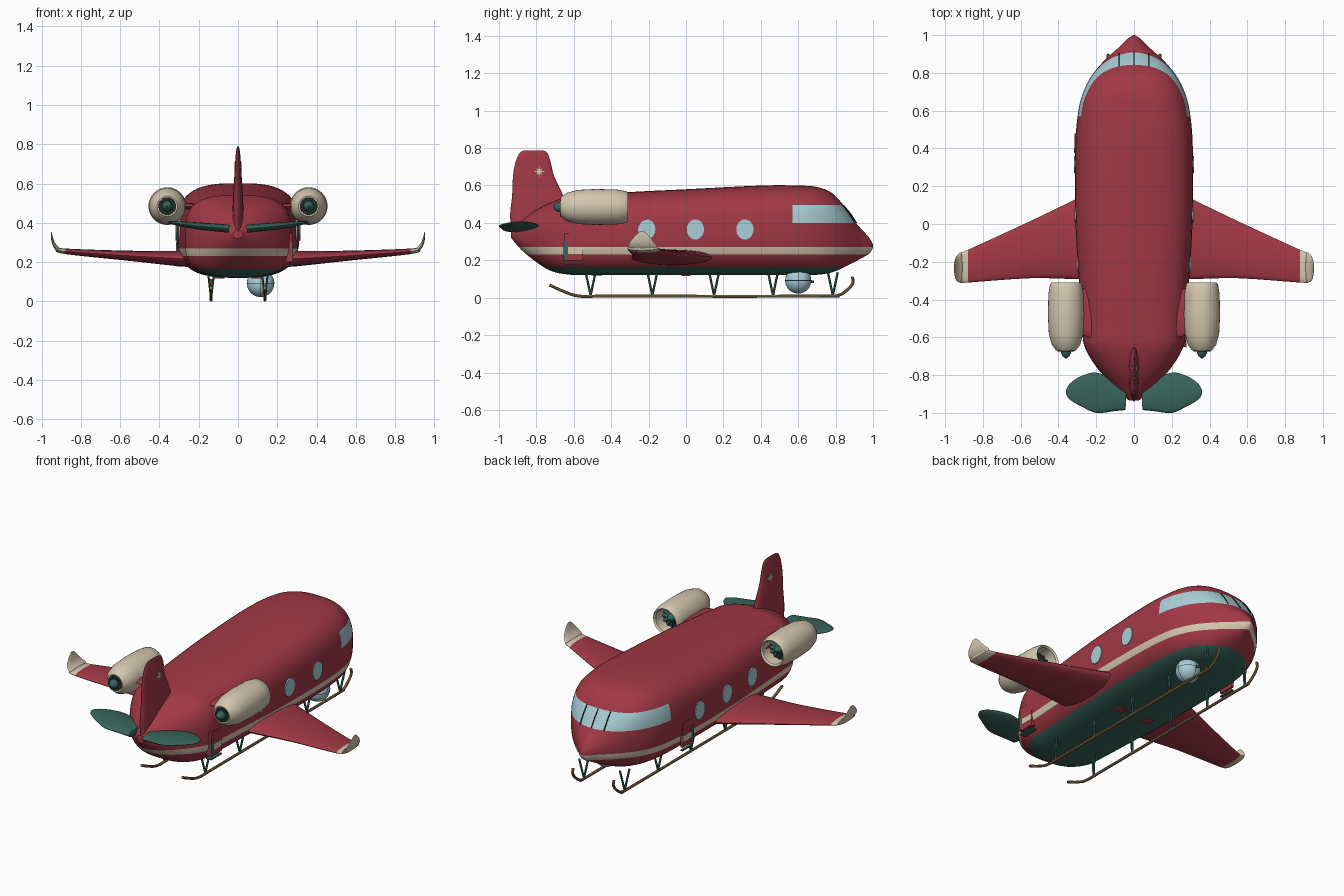
import bpy, bmesh, math
from mathutils import Vector, Matrix

cube = bpy.data.objects.get("Cube")
if cube:
    bpy.data.objects.remove(cube, do_unlink=True)


def material(name, r, g, b):
    m = bpy.data.materials.new(name)
    m.use_nodes = True
    m.diffuse_color = (r, g, b, 1)
    node = next(n for n in m.node_tree.nodes if n.type == 'BSDF_PRINCIPLED')
    node.inputs["Base Color"].default_value = (r, g, b, 1)
    node.inputs["Roughness"].default_value = 0.6
    return m


RED = material("red_paint", .36, .04, .06)
CREAM = material("cream_paint", .66, .57, .43)
GREEN = material("dark_green", .04, .13, .105)
GLASS = material("pale_blue_glass", .40, .62, .68)
TAN = material("tan_wood", .34, .20, .09)
DARK = material("dark_interior", .012, .025, .024)


def finish(name, bm, mats, rule=None):
    """Turn a bmesh into an object, smooth except at sharp edges."""
    bmesh.ops.recalc_face_normals(bm, faces=bm.faces)
    for e in bm.edges:
        e.smooth = len(e.link_faces) == 2 and e.calc_face_angle() < .6
    for f in bm.faces:
        f.smooth = True
        if rule:
            f.material_index = rule(f.calc_center_median())
    me = bpy.data.meshes.new(name)
    bm.to_mesh(me)
    bm.free()
    for m in mats:
        me.materials.append(m)
    ob = bpy.data.objects.new(name, me)
    bpy.context.collection.objects.link(ob)
    return ob


def skin(rings, caps=True):
    """Loft closed rings of equal length."""
    bm = bmesh.new()
    vs = [[bm.verts.new(p) for p in r] for r in rings]
    n = len(rings[0])
    for a, b in zip(vs, vs[1:]):
        for i in range(n):
            j = (i + 1) % n
            bm.faces.new((a[i], a[j], b[j], b[i]))
    if caps:
        bm.faces.new(vs[0])
        bm.faces.new(vs[-1])
    return bm


def spline(rows, steps):
    """Catmull-Rom interpolation through rows of numbers."""
    out = []
    for i in range(len(rows) - 1):
        q = [Vector(rows[min(max(i + k, 0), len(rows) - 1)]) for k in (-1, 0, 1, 2)]
        for s in range(steps):
            t = s / steps
            out.append(.5 * (2 * q[1] + (q[2] - q[0]) * t
                             + (2 * q[0] - 5 * q[1] + 4 * q[2] - q[3]) * t * t
                             + (3 * q[1] - q[0] - 3 * q[2] + q[3]) * t ** 3))
    return out + [Vector(rows[-1])]


def tube(name, pts, r, mat, sides=8):
    pts = [Vector(p) for p in pts]
    rings = []
    for i, p in enumerate(pts):
        t = (pts[min(i + 1, len(pts) - 1)] - pts[max(i - 1, 0)]).normalized()
        u = t.cross(Vector((1, 0, 0))).normalized()
        v = t.cross(u)
        rings.append([p + r * (math.cos(a) * u + math.sin(a) * v)
                      for a in (math.tau * k / sides for k in range(sides))])
    return finish(name, skin(rings), [mat])


def foil(name, rows, mats, rule=None, sides=24):
    """Rows are x, z, leading y, trailing y, thickness along a spine."""
    rows = spline(rows, 4)
    rings = []
    for i, (x, z, lead, trail, th) in enumerate(rows):
        a, b = rows[max(i - 1, 0)], rows[min(i + 1, len(rows) - 1)]
        d = Vector((b[0] - a[0], b[1] - a[1])).normalized()
        ring = []
        for k in range(sides):
            t = math.tau * k / sides
            off = th / 2 * math.sin(t)
            ring.append((x - d.y * off, (lead + trail) / 2 + (lead - trail) / 2 * math.cos(t), z + d.x * off))
        rings.append(ring)
    return finish(name, skin(rings), mats, rule)


def lathe(name, profile, x, z, mat, sides=32):
    """Turn a (y, radius) profile about an axis along y."""
    rings = [[(x + r * math.cos(math.tau * k / sides), y, z + r * math.sin(math.tau * k / sides))
              for k in range(sides)] for y, r in profile]
    return finish(name, skin(rings), [mat])


def box(name, lo, hi, mat):
    lo, hi = Vector(lo), Vector(hi)
    bm = bmesh.new()
    bmesh.ops.create_cube(bm, size=1, matrix=Matrix.Translation((lo + hi) / 2) @ Matrix.Diagonal((*(hi - lo), 1)))
    return finish(name, bm, [mat])


# Fuselage: y, half width, bottom, top, roundness
stations = [(1, .004, .265, .285, 2), (.98, .035, .235, .32, 2), (.94, .075, .212, .365, 2.1),
            (.9, .12, .19, .41, 2.3), (.85, .172, .165, .485, 2.5), (.78, .228, .135, .56, 2.7),
            (.7, .268, .122, .592, 2.9), (.6, .295, .12, .6, 3), (.4, .312, .12, .6, 3),
            (0, .31, .12, .58, 3), (-.3, .292, .12, .565, 3), (-.55, .275, .12, .545, 3),
            (-.64, .265, .125, .537, 3), (-.72, .225, .142, .51, 2.8), (-.8, .165, .19, .47, 2.5),
            (-.88, .09, .255, .41, 2.2), (-.935, .025, .32, .365, 2)]


def power(v, n):
    return math.copysign(abs(v) ** (2 / n), v)


hull = []
for y, w, bot, top, n in spline(stations, 4):
    hull.append([(w * power(math.cos(a), n), y, (bot + top) / 2 + (top - bot) / 2 * power(math.sin(a), n))
                 for a in (math.tau * (k + .5) / 48 for k in range(48))])
bm = skin(hull)
for co, no in [((0, 0, h), (0, 0, 1)) for h in (.165, .232, .27, .4, .495)] + [((0, .57, 0), (0, 1, 0))]:
    bmesh.ops.bisect_plane(bm, geom=bm.verts[:] + bm.edges[:] + bm.faces[:], plane_co=co, plane_no=no)


def hull_colour(c):
    if c.z < .165:
        return 2
    if .232 < c.z < .27:
        return 1
    return 3 if c.y > .57 and .4 < c.z < .495 else 0


finish("fuselage", bm, [RED, CREAM, GREEN, GLASS], hull_colour)

# Windscreen dividers
for i, (x, y0, y1) in enumerate([(0, .912, .842), (.08, .904, .838), (-.08, .904, .838)]):
    tube(f"windscreen_divider_{i}", [(x, y0, .4), (x, (y0 + y1) / 2 + .003, .449), (x, y1, .495)], .003, DARK, 6)

# Round cabin windows
for s in (-1, 1):
    for i, (y, x) in enumerate([(-.21, .298), (.05, .311), (.315, .313)]):
        bm = bmesh.new()
        bmesh.ops.create_cone(bm, cap_ends=True, segments=32, radius1=1, radius2=1, depth=1,
                              matrix=Matrix.Translation((s * x, y, .365)) @ Matrix.Diagonal((.009, .046, .054, 1))
                              @ Matrix.Rotation(math.pi / 2, 4, 'Y'))
        finish(f"cabin_window_{i}", bm, [GLASS])

# Wings with curled cream tips
for s, side in ((1, "left"), (-1, "right")):
    wing = [(.2, .215, .18, -.29, .085), (.3, .218, .135, -.292, .078), (.55, .232, .015, -.287, .052),
            (.88, .255, -.137, -.31, .028), (.92, .27, -.15, -.31, .022), (.94, .297, -.172, -.3, .015),
            (.948, .328, -.195, -.275, .009), (.951, .353, -.222, -.248, .004)]
    foil(side + "_wing", [(s * r[0], *r[1:]) for r in wing], [RED, CREAM], lambda c: int(abs(c.x) > .88))
    tail = [(.045, .37, -.86, -.985, .04), (.1, .375, -.825, -.99, .04), (.2, .384, -.787, -1, .036),
            (.28, .393, -.805, -.965, .028), (.34, .401, -.845, -.93, .015), (.36, .405, -.88, -.9, .004)]
    foil(side + "_tailplane", [(s * r[0], *r[1:]) for r in tail], [GREEN])

# Fin and its star badges
foil("tail_fin", [(0, .34, -.72, -.935, .05), (0, .45, -.64, -.94, .055), (0, .54, -.655, -.93, .05),
                  (0, .65, -.705, -.925, .036), (0, .73, -.725, -.91, .026), (0, .775, -.742, -.888, .016),
                  (0, .788, -.765, -.865, .008)], [RED])
for s in (-1, 1):
    star = [[(s * x, -.785 + r * math.sin(math.pi * k / 8), .675 + r * math.cos(math.pi * k / 8))
             for k in range(16) for r in [.01 if k % 2 else .034 if k % 4 == 0 else .024]] for x in (.012, .019)]
    finish("fin_star", skin(star), [CREAM])

# Engines
for s, side in ((1, "left"), (-1, "right")):
    x, z = s * .36, .485
    lathe(side + "_engine_cowl", [(-.665, .03), (-.67, .052), (-.64, .075), (-.58, .091), (-.48, .096),
                                  (-.37, .093), (-.32, .085), (-.31, .077), (-.32, .068), (-.4, .062)], x, z, CREAM)
    lathe(side + "_fan_disc", [(-.39, .063), (-.385, .063)], x, z, DARK)
    lathe(side + "_spinner", [(-.39, .024), (-.365, .02), (-.345, .003)], x, z, GREEN, 16)
    lathe(side + "_exhaust_ring", [(-.66, .046), (-.674, .044)], x, z, DARK)
    lathe(side + "_exhaust_cone", [(-.66, .028), (-.685, .026), (-.7, .018), (-.712, .003)], x, z, GREEN, 16)
    for k in range(12):
        bm = bmesh.new()
        bmesh.ops.create_cube(bm, size=1, matrix=Matrix.Translation((x, -.378, z))
                              @ Matrix.Rotation(math.tau * k / 12, 4, 'Y') @ Matrix.Translation((.04, 0, 0))
                              @ Matrix.Rotation(.6, 4, 'X') @ Matrix.Diagonal((.042, .004, .014, 1)))
        finish(side + "_fan_blade", bm, [GREEN])
    foil(side + "_engine_pylon", [(s * .2, .48, -.34, -.6, .04), (s * .24, .483, -.34, -.6, .035),
                                  (s * .3, .485, -.35, -.58, .03)], [RED])

# Skids and their struts
for s, side in ((1, "left"), (-1, "right")):
    x = s * .137
    path = spline([(x, -.73, .068), (x, -.65, .032), (x, -.57, .009), (x, -.4, .008), (x, .7, .008),
                   (x, .81, .012), (x, .86, .04), (x, .893, .08), (x, .888, .112)], 4)
    tube(side + "_skid", path, .008, TAN)
    for y in (-.51, -.18, .15, .465, .785):
        for d in (-1, 1):
            tube(side + "_strut", [(x + d * .014, y + d * .026, .135), (x, y, .012)], .006, GREEN, 6)

# Glass ball turret under the nose
for name, r, ring in (("ball_turret", .07, False), ("turret_band", .071, True)):
    for k in range(3 if ring else 1):
        bm = bmesh.new()
        if ring:
            bm.free()
            turn = Matrix.Rotation(math.pi / 2, 3, 'XYZ'[k])
            c = Vector((.115, .6, .092))
            bm = skin([[c + turn @ Vector((r * math.cos(a), r * math.sin(a), h))
                        for a in (math.tau * i / 32 for i in range(32))] for h in (-.0015, .0015)], False)
        else:
            bmesh.ops.create_uvsphere(bm, u_segments=32, v_segments=16, radius=r,
                                      matrix=Matrix.Translation((.115, .6, .092)))
        finish(name, bm, [DARK if ring else GLASS])
tube("turret_rod", [(.115, .66, .085), (.115, .685, .085)], .006, GREEN)

# Side doors: the rear one stands proud, the forward one is nearly flush
for name, x0, x1, y0, y1 in (("rear_door", .24, .276, -.65, -.55), ("forward_door", -.314, -.3, .38, .48)):
    out = .002 if x0 > 0 else -.002
    face = x1 if x0 > 0 else x0
    box(name, (x0, y0, .2), (x1, y1, .345), RED)
    box(name + "_stripe", (face - .002, y0 + .02, .234), (face + .002, y1, .27), CREAM)
    box(name + "_grip", (face - .003, y0 - .005, .205), (face + .003, y0 + .02, .3), GREEN)
    box(name + "_step", (x0, y0, .178), (x1, y1, .186), GREEN)

# Belly hatches
for s in (-1, 1):
    box("belly_hatch", (s * .095 - .025, -.025, .116), (s * .095 + .025, .025, .124), RED)
